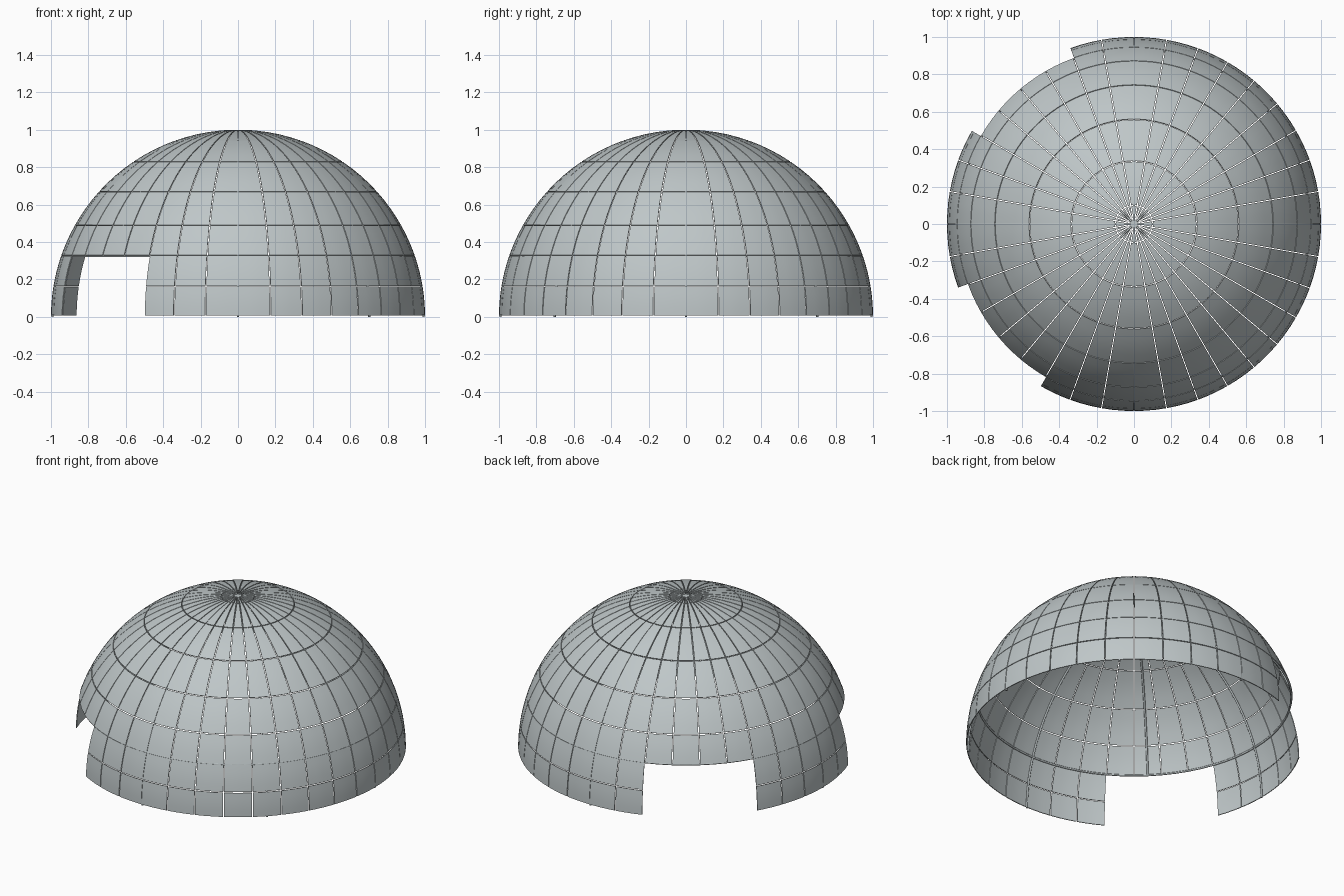
import bpy, bmesh
from math import radians, sin, cos

if "Cube" in bpy.data.objects:
    bpy.data.objects.remove(bpy.data.objects["Cube"])

R = 1.0            # outer radius
GAP = 0.005        # seam width between panels
SECTORS = 36
# elevations (degrees) of the horizontal seams
LEVELS = [0.3, 9.4, 19.1, 29.3, 42.0, 56.0, 70.4, 84.3, 88.7]
# low-row openings, as start and end azimuth in degrees
OPENINGS = [(110, 150), (200, 240)]

grey = bpy.data.materials.new("pale grey")
grey.diffuse_color = (0.52, 0.57, 0.58, 1)
grey.use_nodes = True
grey.node_tree.nodes["Principled BSDF"].inputs["Base Color"].default_value = grey.diffuse_color


def point(r, elev, azim):
    return (r * cos(elev) * cos(azim), r * cos(elev) * sin(azim), r * sin(elev))


def is_open(degrees):
    return any(a < degrees < b for a, b in OPENINGS)


def panel_row(name, low, high, has_openings):
    """One ring of separate curved panels with narrow seams."""
    bm = bmesh.new()
    lo, hi = radians(low) + GAP / 2, radians(high) - GAP / 2
    nu, nv = 3, 4
    for s in range(SECTORS):
        if has_openings and is_open(s * 10 + 5):
            continue
        grid = []
        for j in range(nv + 1):
            e = lo + (hi - lo) * j / nv
            inset = min(GAP / 2 / cos(e), radians(4))
            a0, a1 = radians(s * 10) + inset, radians(s * 10 + 10) - inset
            grid.append([bm.verts.new(point(R, e, a0 + (a1 - a0) * i / nu))
                         for i in range(nu + 1)])
        for j in range(nv):
            for i in range(nu):
                f = bm.faces.new((grid[j][i], grid[j][i + 1],
                                  grid[j + 1][i + 1], grid[j + 1][i]))
                f.smooth = True
    mesh = bpy.data.meshes.new(name)
    bm.to_mesh(mesh)
    bm.free()
    mesh.materials.append(grey)
    obj = bpy.data.objects.new(name, mesh)
    bpy.context.collection.objects.link(obj)
    # thin sheet, thickened inwards
    mod = obj.modifiers.new("thickness", 'SOLIDIFY')
    mod.thickness = 0.005
    mod.offset = -1
    bpy.context.view_layer.objects.active = obj
    bpy.ops.object.select_all(action='DESELECT')
    obj.select_set(True)
    bpy.ops.object.modifier_apply(modifier="thickness")
    bpy.ops.object.shade_smooth_by_angle(angle=radians(35))


def tube(name, points, radius, closed=False):
    curve = bpy.data.curves.new(name, 'CURVE')
    curve.dimensions = '3D'
    curve.bevel_depth = radius
    curve.bevel_resolution = 2
    curve.use_fill_caps = not closed
    spline = curve.splines.new('POLY')
    spline.points.add(len(points) - 1)
    for p, co in zip(spline.points, points):
        p.co = (*co, 1)
    spline.use_cyclic_u = closed
    curve.materials.append(grey)
    bpy.context.collection.objects.link(bpy.data.objects.new(name, curve))


# panel rows; the two lowest are interrupted by the openings
for k in range(len(LEVELS) - 1):
    panel_row(f"panel_row_{k + 1}", LEVELS[k], LEVELS[k + 1], k < 2)

# frame ribs behind the panels, cut short above the openings
FRAME_R = R - 0.008
for k in range(8):
    az = k * 45
    start = 19.1 if is_open(az) else 0
    pts = [point(FRAME_R, radians(start + (89.5 - start) * i / 36), radians(az))
           for i in range(37)]
    tube(f"frame_rib_{k + 1}", pts, 0.006)

# frame ring above the openings
tube("frame_ring", [point(FRAME_R, radians(19.1), radians(i * 5)) for i in range(72)],
     0.006, closed=True)

# small hub closing the crown
bpy.ops.mesh.primitive_cylinder_add(vertices=36, radius=0.02, depth=0.006,
                                    location=(0, 0, R - 0.004))
hub = bpy.context.object
hub.name = "crown_hub"
hub.data.materials.append(grey)
bpy.ops.object.shade_smooth_by_angle(angle=radians(35))
